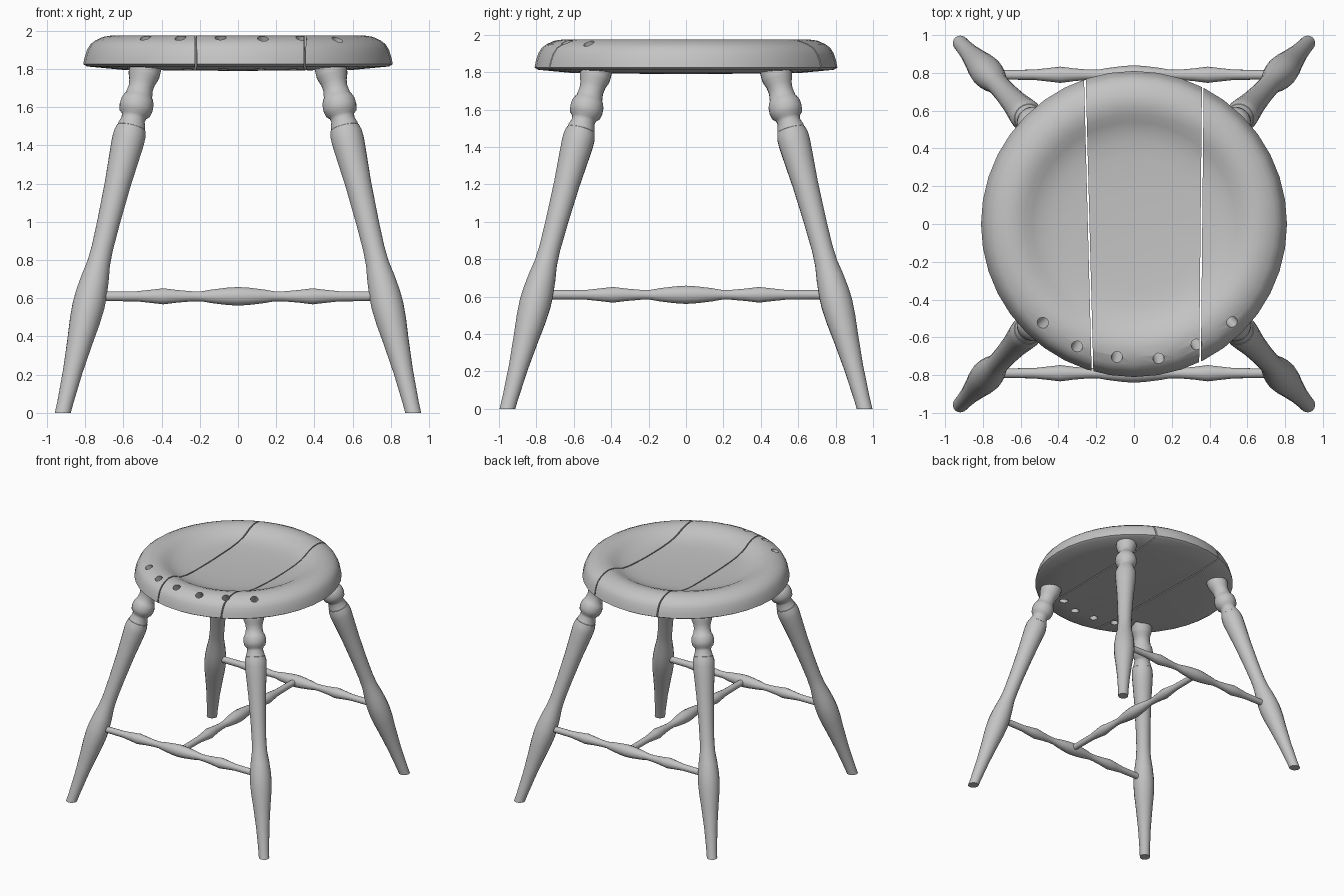
import bpy, bmesh, math
from mathutils import Vector, Matrix

cube = bpy.data.objects.get("Cube")
if cube:
    bpy.data.objects.remove(cube)

grey = bpy.data.materials.new("plain grey")
grey.use_nodes = True
grey.diffuse_color = (0.55, 0.55, 0.55, 1)
grey.node_tree.nodes["Principled BSDF"].inputs["Base Color"].default_value = grey.diffuse_color


def lathe(profile, sides):
    """Closed solid turned about z from (radius, height) points, bottom to top."""
    bm = bmesh.new()
    rings = []
    for r, z in profile:
        rings.append([bm.verts.new((r * math.cos(a), r * math.sin(a), z))
                      for a in (2 * math.pi * i / sides for i in range(sides))])
    for low, high in zip(rings, rings[1:]):
        for i in range(sides):
            j = (i + 1) % sides
            bm.faces.new((low[i], low[j], high[j], high[i]))
    bm.faces.new(rings[0][::-1])
    bm.faces.new(rings[-1])
    bmesh.ops.recalc_face_normals(bm, faces=bm.faces)
    return bm


def cut(bm, point, normal):
    """Remove what lies on the normal side of a plane and cap the cut."""
    geom = bm.verts[:] + bm.edges[:] + bm.faces[:]
    bmesh.ops.bisect_plane(bm, geom=geom, plane_co=point, plane_no=normal, clear_outer=True)
    rim = [e for e in bm.edges if e.is_boundary]
    if rim:
        bmesh.ops.edgeloop_fill(bm, edges=rim)
    bmesh.ops.recalc_face_normals(bm, faces=bm.faces)


def along(start, end):
    """Matrix that lays the z axis from start towards end."""
    start, end = Vector(start), Vector(end)
    turn = (end - start).to_track_quat('Z', 'Y').to_matrix().to_4x4()
    return Matrix.Translation(start) @ turn


def make(name, bm):
    mesh = bpy.data.meshes.new(name)
    bm.to_mesh(mesh)
    bm.free()
    mesh.materials.append(grey)
    obj = bpy.data.objects.new(name, mesh)
    bpy.context.collection.objects.link(obj)
    return obj


def smooth(obj):
    bpy.ops.object.select_all(action='DESELECT')
    obj.select_set(True)
    bpy.context.view_layer.objects.active = obj
    bpy.ops.object.shade_smooth_by_angle(angle=math.radians(38))


# Slanted spindle holes along the front rim
holes = bmesh.new()
for x, y in [(-.48, -.52), (-.30, -.645), (-.09, -.70), (.13, -.71), (.33, -.635), (.52, -.52)]:
    top, low = Vector((x, y, 1.955)), Vector((x * .87, y * .87, 1.80))
    bmesh.ops.create_cone(holes, cap_ends=True, segments=14, radius1=.03, radius2=.03, depth=.5,
                          matrix=along((top + low) / 2, top))
cutter = make("hole_cutter", holes)
cutter.hide_render = True

# Dished seat, sawn into three planks with narrow gaps
seat_profile = [(.05, 1.79), (.60, 1.795), (.79, 1.813), (.81, 1.825), (.803, 1.86), (.79, 1.90),
                (.772, 1.93), (.745, 1.95), (.705, 1.968), (.66, 1.975), (.62, 1.971), (.58, 1.958),
                (.54, 1.937), (.50, 1.919), (.44, 1.905), (.36, 1.896), (.2, 1.89), (.05, 1.888)]
left_gap = (Vector((-.24, 0, 0)), Vector((1, .026, 0)))
right_gap = (Vector((.357, 0, 0)), Vector((1, -.01, 0)))
half = .0045
planks = {"seat_plank_right": [(left_gap, 1)],
          "seat_plank_middle": [(left_gap, -1), (right_gap, 1)],
          "seat_plank_left": [(right_gap, -1)]}
for name, cuts in planks.items():
    bm = lathe(seat_profile, 40)
    for (point, normal), side in cuts:
        cut(bm, point - normal * side * half, normal * side)
    plank = make(name, bm)
    mod = plank.modifiers.new("holes", 'BOOLEAN')
    mod.operation = 'DIFFERENCE'
    mod.solver = 'EXACT'
    mod.object = cutter
    bpy.context.view_layer.update()
    bpy.context.view_layer.objects.active = plank
    bpy.ops.object.modifier_apply(modifier=mod.name)
    smooth(plank)
bpy.data.objects.remove(cutter)

# Splayed turned legs, trimmed flat at the floor
leg_profile = [(.040, -.06), (.042, .05), (.052, .22), (.068, .38), (.080, .48), (.085, .56),
               (.083, .62), (.074, .70), (.061, .78), (.057, .86), (.060, 1.0), (.069, 1.2),
               (.080, 1.34), (.086, 1.42), (.085, 1.46), (.077, 1.49), (.074, 1.492), (.072, 1.505),
               (.062, 1.535), (.066, 1.555), (.083, 1.57), (.089, 1.60), (.087, 1.63), (.076, 1.655),
               (.071, 1.66), (.065, 1.70), (.069, 1.73), (.080, 1.76), (.083, 1.775), (.083, 1.84)]
foot, head = Vector((.917, .955, 0)), Vector((.485, .48, 1.8))
stretch = (head - foot).length / head.z
for sx, side in ((1, "left"), (-1, "right")):
    for sy, end in ((-1, "front"), (1, "back")):
        flip = Vector((sx, sy, 1))
        bm = lathe([(r, z * stretch) for r, z in leg_profile], 20)
        bm.transform(along(foot * flip, head * flip))
        cut(bm, Vector((0, 0, 0)), Vector((0, 0, -1)))
        smooth(make(f"{end}_{side}_leg", bm))

# Turned stretchers in an H: front, back and the bar between them
half_bar = [(.05, 0), (.046, .06), (.036, .14), (.027, .19), (.027, .24), (.034, .32),
            (.043, .39), (.036, .45), (.027, .53), (.025, .78)]
bar_profile = [(r, -d) for r, d in reversed(half_bar)] + half_bar[1:]
for name, start, toward in (("front_stretcher", (0, -.79, .61), (1, -.79, .61)),
                            ("back_stretcher", (0, .79, .61), (1, .79, .61)),
                            ("middle_stretcher", (0, 0, .61), (0, 1, .61))):
    bm = lathe(bar_profile, 14)
    bm.transform(along(start, toward))
    smooth(make(name, bm))
